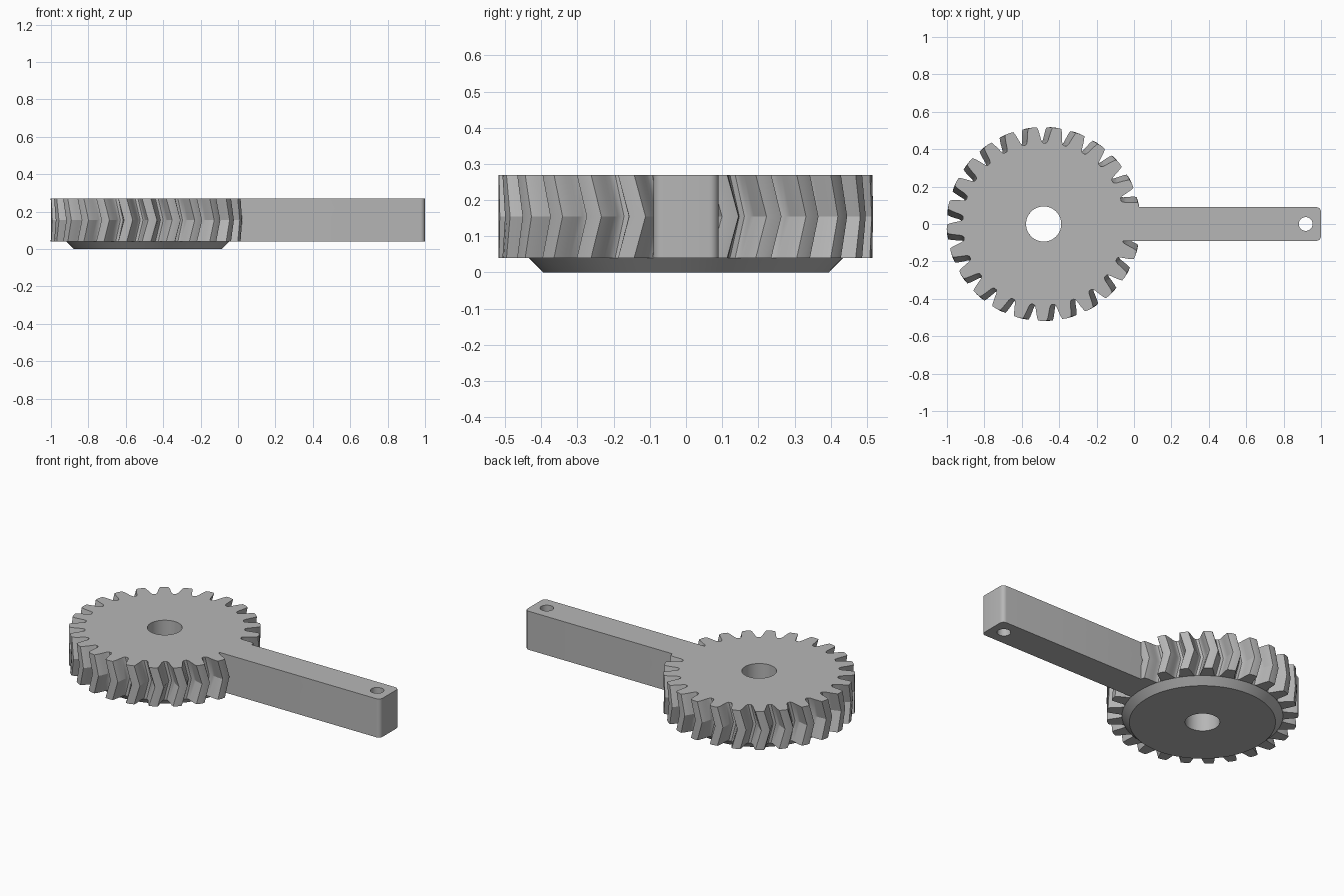
import bpy, bmesh, math
from math import cos, sin, radians, tau

if "Cube" in bpy.data.objects:
    bpy.data.objects.remove(bpy.data.objects["Cube"], do_unlink=True)

GEAR_X = -0.483
TEETH = 25
PITCH = 360 / TEETH
PHASE = 10.1              # angle of one tooth on the top face
TWIST = 3.6               # herringbone lead of the middle section
BOTTOM, TOP = 0.04, 0.27
MIDDLE = (BOTTOM + TOP) / 2
BORE = 0.094

steel = bpy.data.materials.new("steel grey")
steel.use_nodes = True
colour = (0.47, 0.47, 0.47, 1)
steel.diffuse_color = colour
steel.node_tree.nodes["Principled BSDF"].inputs["Base Color"].default_value = colour


def finish(name, bm):
    bmesh.ops.recalc_face_normals(bm, faces=bm.faces)
    mesh = bpy.data.meshes.new(name)
    bm.to_mesh(mesh)
    bm.free()
    mesh.materials.append(steel)
    obj = bpy.data.objects.new(name, mesh)
    bpy.context.collection.objects.link(obj)
    return obj


def smooth(obj):
    bpy.ops.object.select_all(action='DESELECT')
    obj.select_set(True)
    bpy.context.view_layer.objects.active = obj
    bpy.ops.object.shade_smooth_by_angle(angle=radians(25))


def closed_loft(name, rings):
    """Skin rings of equal length; the last ring joins back to the first."""
    bm = bmesh.new()
    loops = [[bm.verts.new(p) for p in ring] for ring in rings]
    for a, b in zip(loops, loops[1:] + loops[:1]):
        for i in range(len(a)):
            j = (i + 1) % len(a)
            bm.faces.new((a[i], a[j], b[j], b[i]))
    return finish(name, bm)


def ring(polar, z):
    return [(GEAR_X + r * cos(a), r * sin(a), z) for r, a in polar]


def circle(r, n=96):
    return [(r, tau * i / n) for i in range(n)]


# Tooth flank from root to tip: radius and half angle in degrees
FLANK = [(0.433, 6.2), (0.438, 5.5), (0.450, 4.8), (0.467, 4.3),
         (0.484, 3.8), (0.502, 3.25), (0.517, 2.6)]
TOOTH = [(r, -a) for r, a in FLANK] + [(0.519, 0)] + FLANK[::-1]


def gear_outline(twist):
    return [(r, radians(PHASE + twist + k * PITCH + a))
            for k in range(TEETH) for r, a in TOOTH]


def extrude(name, outline, z0, z1):
    bm = bmesh.new()
    face = bm.faces.new([bm.verts.new((x, y, z0)) for x, y in outline])
    new = bmesh.ops.extrude_face_region(bm, geom=[face])["geom"]
    bmesh.ops.translate(bm, vec=(0, 0, z1 - z0),
                        verts=[v for v in new if isinstance(v, bmesh.types.BMVert)])
    return finish(name, bm)


# Herringbone gear with its bore
straight = gear_outline(0)
bore = [(BORE, a) for _, a in straight]
gear = closed_loft("herringbone_gear", [
    ring(straight, BOTTOM), ring(gear_outline(TWIST), MIDDLE),
    ring(straight, TOP), ring(bore, TOP), ring(bore, BOTTOM)])

# Chamfered disc under the gear
hub = closed_loft("chamfered_base_disc", [
    ring(circle(0.395), 0), ring(circle(0.435), BOTTOM),
    ring(circle(BORE), BOTTOM), ring(circle(BORE), 0)])

# Lever arm with rounded outer corners
HALF, ROUND = 0.09, 0.025
outline = [(-0.12, -HALF)]
for side, start in ((-1, -90), (1, 0)):
    for i in range(7):
        a = radians(start + 15 * i)
        outline.append((1 - ROUND + ROUND * cos(a),
                        side * (HALF - ROUND) + ROUND * sin(a)))
outline.append((-0.12, HALF))
arm = extrude("lever_arm", outline, BOTTOM, TOP)

# Pin hole through the arm, and trimming where the arm meets the teeth
pin = extrude("pin_hole_cutter",
              [(0.918 + r * cos(a), r * sin(a)) for r, a in circle(0.037, 40)],
              BOTTOM - 0.1, TOP + 0.1)
pin.hide_render = True
bpy.context.view_layer.objects.active = arm
for cutter in (pin, gear):
    mod = arm.modifiers.new("cut", 'BOOLEAN')
    mod.operation = 'DIFFERENCE'
    mod.solver = 'EXACT'
    mod.object = cutter
    bpy.ops.object.modifier_apply(modifier=mod.name)
bpy.data.objects.remove(pin, do_unlink=True)

for part in (gear, hub, arm):
    smooth(part)
